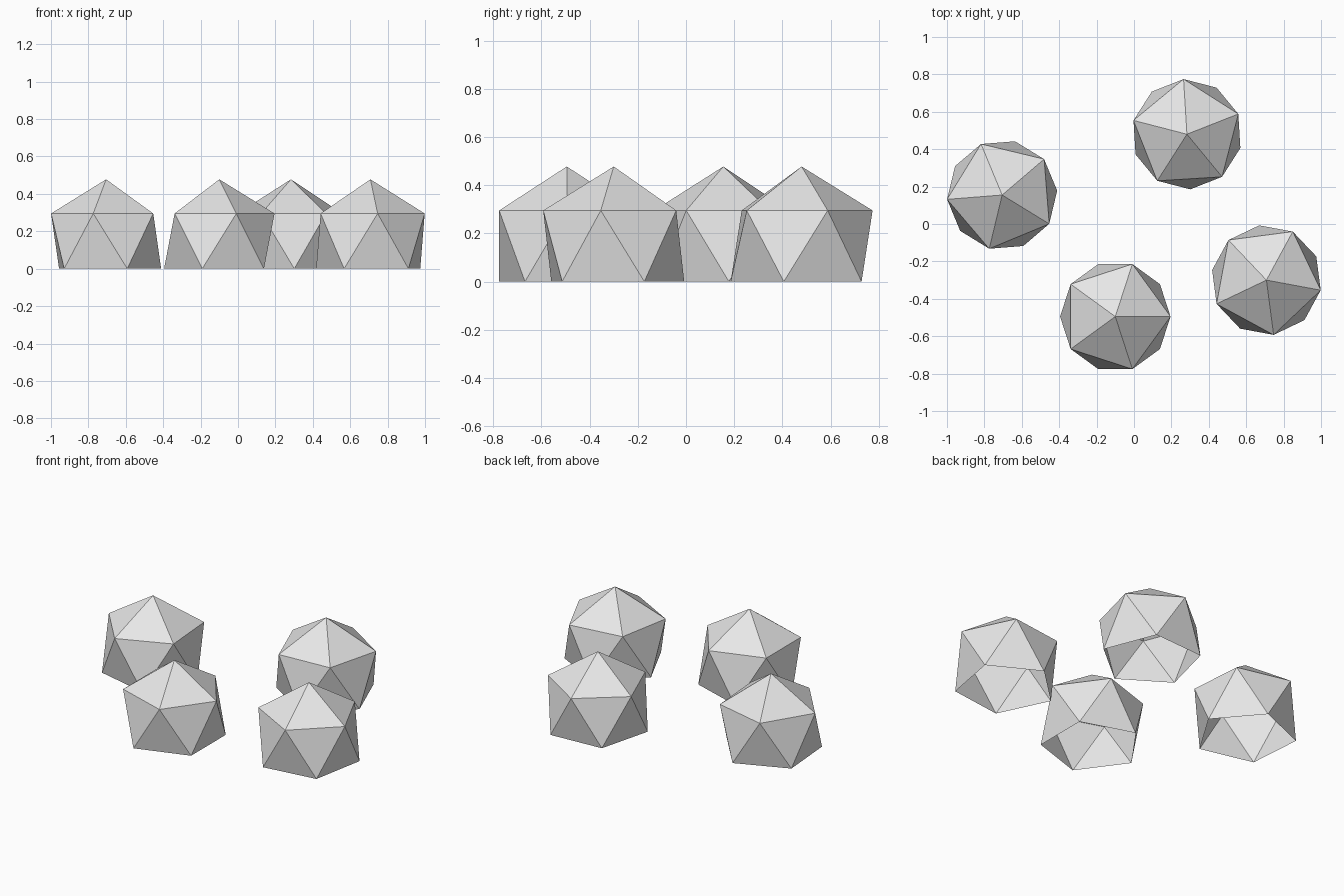
import bpy, bmesh, math
from mathutils import Matrix

if "Cube" in bpy.data.objects:
    bpy.data.objects.remove(bpy.data.objects["Cube"])

R = 0.33  # circumradius of each icosahedron

grey = bpy.data.materials.new("light grey")
grey.diffuse_color = (0.8, 0.8, 0.8, 1)
grey.use_nodes = True
grey.node_tree.nodes["Principled BSDF"].inputs["Base Color"].default_value = grey.diffuse_color


def make_dome(name, x, y, turn):
    """Icosahedron without its lowest vertex: an open-bottomed faceted dome."""
    bm = bmesh.new()
    bmesh.ops.create_icosphere(bm, subdivisions=1, radius=R)
    lowest = min(bm.verts, key=lambda v: v.co.z)
    bmesh.ops.delete(bm, geom=[lowest], context='VERTS')
    # stand the lower ring on the ground
    bmesh.ops.transform(bm, verts=bm.verts,
                        matrix=Matrix.Translation((0, 0, R / math.sqrt(5))))
    mesh = bpy.data.meshes.new(name)
    bm.to_mesh(mesh)
    bm.free()
    mesh.materials.append(grey)
    ob = bpy.data.objects.new(name, mesh)
    ob.location = (x, y, 0)
    ob.rotation_euler.z = math.radians(turn)
    bpy.context.collection.objects.link(ob)


# four scattered domes: position and turn
make_dome("dome_front", -0.10, -0.495, 0)
make_dome("dome_left", -0.705, 0.155, -31.5)
make_dome("dome_back", 0.283, 0.48, 21.5)
make_dome("dome_right", 0.708, -0.30, -10.5)
